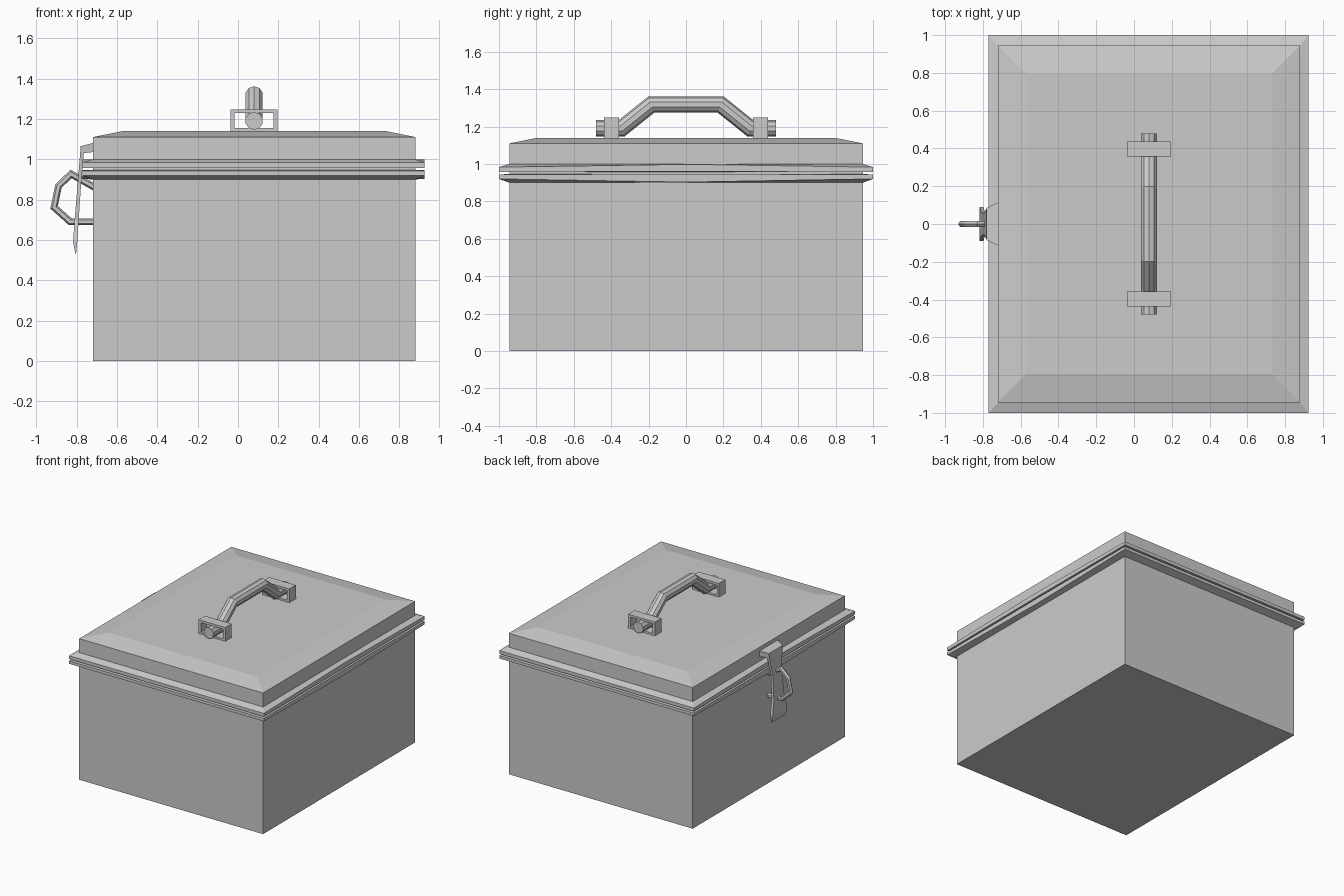
import bpy, bmesh, math
from mathutils import Vector

if "Cube" in bpy.data.objects:
    bpy.data.objects.remove(bpy.data.objects["Cube"])

X0, X1, Y = -0.72, 0.88, 0.945   # body footprint


def make(name, verts, faces):
    me = bpy.data.meshes.new(name)
    me.from_pydata([tuple(v) for v in verts], [], faces)
    ob = bpy.data.objects.new(name, me)
    bpy.context.collection.objects.link(ob)
    bm = bmesh.new()
    bm.from_mesh(me)
    bmesh.ops.recalc_face_normals(bm, faces=bm.faces)
    bm.to_mesh(me)
    bm.free()
    return ob


def loft(name, rings, closed=False):
    """Skin equal-sized rings; cap the ends unless the loop is closed."""
    n, m = len(rings[0]), len(rings)
    verts = [v for r in rings for v in r]
    faces = []
    for i in range(m if closed else m - 1):
        a, b = i * n, (i + 1) % m * n
        faces += [(a + j, a + (j + 1) % n, b + (j + 1) % n, b + j) for j in range(n)]
    if not closed:
        faces += [tuple(range(n)), tuple(range((m - 1) * n, m * n))]
    return make(name, verts, faces)


def rect(z, inset=0.0):
    return [(X0 + inset, -Y + inset, z), (X1 - inset, -Y + inset, z),
            (X1 - inset, Y - inset, z), (X0 + inset, Y - inset, z)]


def tube(name, path, normal, r, sides):
    """Mitred sweep of a polygon along a path lying in the plane of normal."""
    p = [Vector(q) for q in path]
    nrm = Vector(normal)
    rings = []
    for i, q in enumerate(p):
        d0 = (q - p[i - 1]).normalized() if i else None
        d1 = (p[i + 1] - q).normalized() if i < len(p) - 1 else None
        d0, d1 = d0 or d1, d1 or d0
        t = (d0 + d1).normalized()
        side = t.cross(nrm) / max(t.dot(d0), 0.5)
        rings.append([q + r * (nrm * math.cos(a) + side * math.sin(a))
                      for a in (2 * math.pi * (k + 0.5) / sides for k in range(sides))])
    return loft(name, rings)


# Body and bevelled lid
loft("box_body", [rect(0), rect(0.95)])
loft("lid", [rect(0.95), rect(1.11), rect(1.14, 0.15)])


# Two rim flanges, thinner at the corners than at the middle of the sides
def rim(name, inner, corner, middle):
    out_x0, out_x1, out_y = -0.77, 0.925, 1.0
    sections = []
    for ix, iy, ox, oy, z in ((X0, -Y, out_x0, -out_y, corner), (X1, -Y, out_x1, -out_y, corner),
                              (X1, 0, out_x1, 0, middle), (X1, Y, out_x1, out_y, corner),
                              (X0, Y, out_x0, out_y, corner), (X0, 0, out_x0, 0, middle)):
        sections.append([(ix, iy, inner[0]), (ox, oy, z[0]), (ox, oy, z[1]), (ix, iy, inner[1])])
    loft(name, sections, closed=True)


rim("upper_rim", (0.957, 1.0), (0.957, 0.983), (0.96, 0.998))
rim("lower_rim", (0.90, 0.947), (0.92, 0.943), (0.903, 0.947))

# Carry handle bar
HX = 0.08
half = [(0.48, 1.19), (0.345, 1.19), (0.185, 1.318)]
bar = [(HX, -y, z) for y, z in half] + [(HX, y, z) for y, z in reversed(half)]
tube("handle_bar", bar, (1, 0, 0), 0.044, 10)

# Open rectangular brackets holding the handle
for label, y0 in (("front", -0.438), ("back", 0.358)):
    y1 = y0 + 0.08
    corners = []
    for sx, top in ((-1, 0), (1, 0), (1, 1), (-1, 1)):
        xo, zo = HX + sx * 0.116, 1.248 if top else 1.135
        xi, zi = HX + sx * 0.097, 1.23 if top else 1.155
        corners.append([(xo, y0, zo), (xo, y1, zo), (xi, y1, zi), (xi, y0, zi)])
    loft(label + "_handle_bracket", corners, closed=True)

# Latch strap: outer x,z / inner x,z / half width
strap = [(-0.71, 1.083, -0.71, 1.037, 0.12), (-0.78, 1.065, -0.765, 1.03, 0.085),
         (-0.795, 0.88, -0.778, 0.88, 0.055), (-0.81, 0.70, -0.79, 0.70, 0.065),
         (-0.818, 0.59, -0.797, 0.59, 0.09), (-0.806, 0.53, -0.803, 0.53, 0.09)]
loft("latch_strap", [[(a, -w, b), (a, w, b), (c, w, d), (c, -w, d)] for a, b, c, d, w in strap])

# Latch staple loop
staple = [(-0.71, 0.86), (-0.828, 0.927), (-0.89, 0.868), (-0.912, 0.762), (-0.832, 0.69), (-0.71, 0.69)]
tube("latch_staple", [(x, 0, z) for x, z in staple], (0, 1, 0), 0.017, 6)
